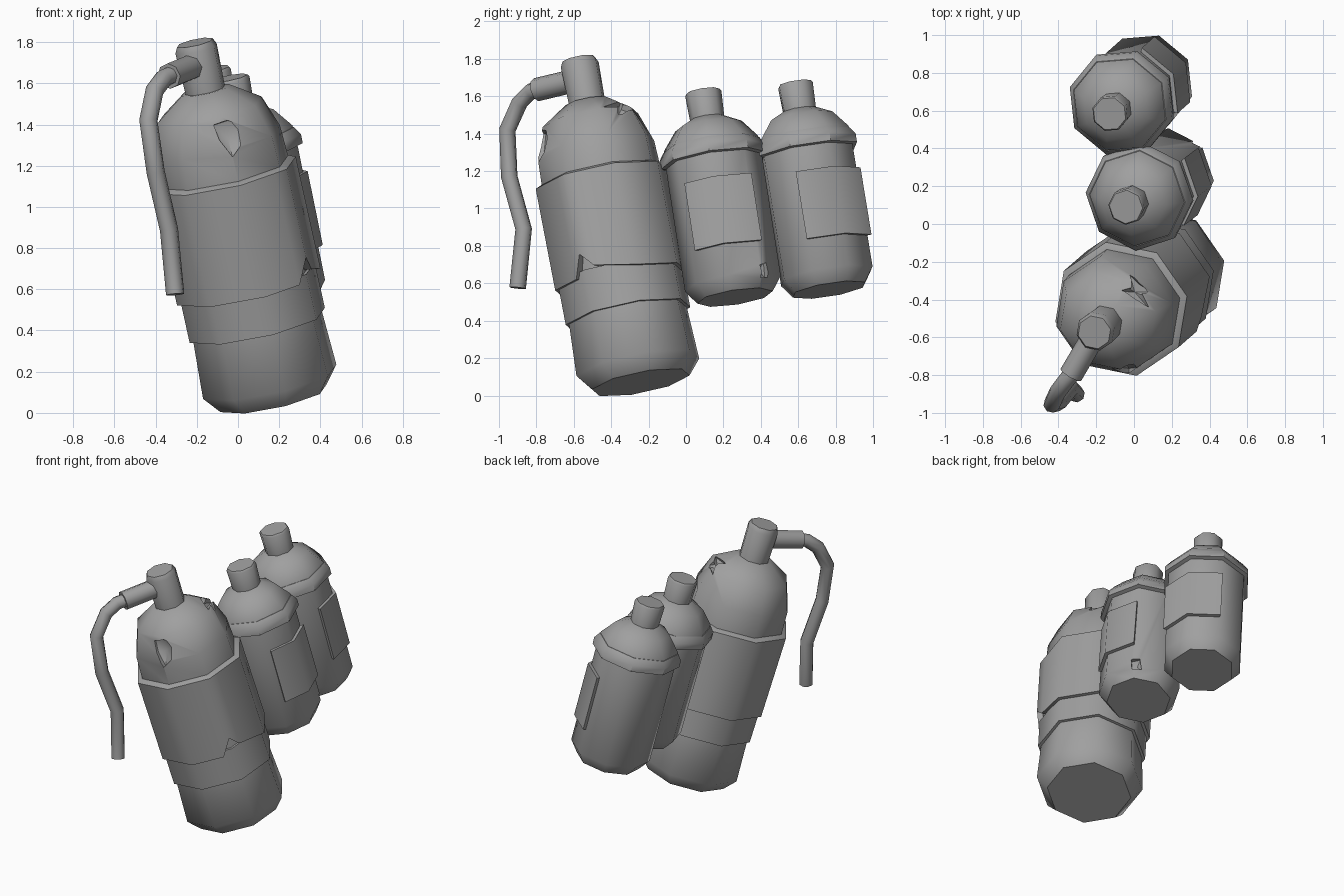
import bpy, bmesh, math
from mathutils import Vector, Matrix

if "Cube" in bpy.data.objects:
    bpy.data.objects.remove(bpy.data.objects["Cube"])

METAL = bpy.data.materials.new("grey_metal")
METAL.diffuse_color = (0.35, 0.35, 0.35, 1)
METAL.use_nodes = True
METAL.node_tree.nodes["Principled BSDF"].inputs["Base Color"].default_value = METAL.diffuse_color


def finish(ob, angle=50):
    ob.data.materials.clear()
    ob.data.materials.append(METAL)
    ob.data.shade_smooth()
    ob.data.set_sharp_from_angle(angle=math.radians(angle))
    return ob


def new_object(name, bm, matrix):
    bmesh.ops.recalc_face_normals(bm, faces=bm.faces)
    me = bpy.data.meshes.new(name)
    bm.to_mesh(me)
    bm.free()
    ob = bpy.data.objects.new(name, me)
    ob.matrix_world = matrix
    bpy.context.collection.objects.link(ob)
    return ob


def frame(bottom, top):
    """Local frame whose z runs along a tank's axis."""
    a, b = Vector(bottom), Vector(top)
    q = Vector((0, 0, 1)).rotation_difference(b - a)
    return Matrix.Translation(a) @ q.to_matrix().to_4x4()


def lathe(name, profile, matrix, rot, ring=False, arc=None, extra=None, angle=50):
    """Turn (radius, height) points into an octagonal solid, ring or arc.
    extra maps an added angle to a lift of the ring's lower edge."""
    extra = extra or {}
    angles = list(arc) if arc else sorted({rot + 45 * i - 180 for i in range(8)} | set(extra))
    bm = bmesh.new()
    cols = []
    for a in angles:
        off = math.radians((a - rot) % 45 - 22.5)
        k = math.cos(math.radians(22.5)) / math.cos(off)   # stay on the flat side
        c, s = math.cos(math.radians(a)), math.sin(math.radians(a))
        cols.append([bm.verts.new((r * k * c, r * k * s,
                                   z + (extra.get(a, 0) if i < 2 else 0)))
                     for i, (r, z) in enumerate(profile)])
    n, m = len(cols), len(profile)
    for i in range(n - 1 if arc else n):
        p, q = cols[i], cols[(i + 1) % n]
        for j in range(m if ring else m - 1):
            k = (j + 1) % m
            bm.faces.new((p[j], q[j], q[k], p[k]))
    if arc:
        bm.faces.new(cols[0])
        bm.faces.new(cols[-1])
    elif not ring:
        bm.faces.new([c[0] for c in cols])
        bm.faces.new([c[-1] for c in cols])
    return finish(new_object(name, bm, matrix), angle)


def dent(target, centre, normal, outline, wall, depth):
    """Punch a pointed dent with the given outline into a surface."""
    n = Vector(normal).normalized()
    u = Vector((1, 0, 0))
    u = (u - n * u.dot(n)).normalized()
    v = n.cross(u)
    bm = bmesh.new()
    rings = [[bm.verts.new(Vector(centre) + u * x + v * y + n * h) for x, y in outline]
             for h in (0.1, -wall)]
    tip = bm.verts.new(Vector(centre) - n * depth)
    bm.faces.new(rings[0])
    for i in range(len(outline)):
        j = (i + 1) % len(outline)
        bm.faces.new((rings[0][i], rings[0][j], rings[1][j], rings[1][i]))
        bm.faces.new((rings[1][i], rings[1][j], tip))
    cutter = new_object("dent_cutter", bm, Matrix())
    cutter.hide_render = True
    mod = target.modifiers.new("dent", "BOOLEAN")
    mod.operation, mod.solver, mod.object = "DIFFERENCE", "EXACT", cutter
    bpy.context.view_layer.update()
    dg = bpy.context.evaluated_depsgraph_get()
    me = bpy.data.meshes.new_from_object(target.evaluated_get(dg))
    target.modifiers.clear()
    target.data = me
    bpy.data.objects.remove(cutter)
    finish(target, 46)


# Large tank: body with dome, lower strip, torn upper band, neck
big = frame((0.172, -0.242, 0.07), (-0.215, -0.578, 1.82))
ROT = 12
body = lathe("large_tank_body", [(0.27, 0), (0.34, 0.085), (0.325, 0.40), (0.33, 1.14),
                                 (0.323, 1.30), (0.265, 1.46), (0.12, 1.56)], big, ROT)
lathe("large_tank_strip", [(0.30, 0.37), (0.345, 0.37), (0.345, 0.60),
                           (0.30, 0.60)], big, ROT, ring=True)
lathe("large_tank_band", [(0.30, 0.565), (0.366, 0.565), (0.366, 1.13),
                          (0.335, 1.145), (0.30, 1.145)], big, ROT, ring=True,
      extra={-44: 0.0, -33: 0.12, -23: 0.045})
lathe("large_tank_neck", [(0.098, 1.50), (0.105, 1.77), (0.09, 1.80)], big, ROT)

# Dents in the dome
dent(body, (-0.05, -0.785, 1.34), (0.0, -1, 0.1),
     [(-0.068, 0.06), (0, 0.083), (0.073, 0.058), (0.063, -0.04),
      (0.024, -0.097), (-0.04, -0.015)], 0.03, 0.06)
dent(body, (0.015, -0.345, 1.55), (0.23, 0.29, 0.93),
     [(-0.03, 0.085), (0.015, 0.04), (0.085, 0), (0.03, -0.02),
      (0.07, -0.09), (-0.01, -0.05), (-0.08, -0.01), (-0.03, 0.005)], 0.03, 0.05)


# Hose and its connector
def tube(name, points, radius):
    cu = bpy.data.curves.new(name, "CURVE")
    cu.dimensions = "3D"
    cu.bevel_depth, cu.bevel_resolution, cu.use_fill_caps = radius, 2, True
    sp = cu.splines.new("POLY")
    sp.points.add(len(points) - 1)
    for p, co in zip(sp.points, points):
        p.co = (*co, 1)
    tmp = bpy.data.objects.new(name + "_path", cu)
    bpy.context.collection.objects.link(tmp)
    bpy.context.view_layer.update()
    dg = bpy.context.evaluated_depsgraph_get()
    me = bpy.data.meshes.new_from_object(tmp.evaluated_get(dg))
    bpy.data.objects.remove(tmp)
    ob = bpy.data.objects.new(name, me)
    bpy.context.collection.objects.link(ob)
    finish(ob)


tube("hose_connector", [(-0.20, -0.57, 1.69), (-0.335, -0.80, 1.635)], 0.063)
tube("hose", [(-0.31, -0.77, 1.645), (-0.36, -0.83, 1.625), (-0.405, -0.89, 1.565),
              (-0.435, -0.955, 1.42), (-0.40, -0.945, 1.17), (-0.335, -0.868, 0.89),
              (-0.305, -0.90, 0.575)], 0.045)

# Two small tanks: body, shoulder ring, neck, raised label panel
for label, bottom, top, rot, start in (
        ("middle", (0.183, 0.262, 0.525), (-0.043, 0.09, 1.63), -4, -37),
        ("back", (0.075, 0.765, 0.565), (-0.13, 0.583, 1.672), 28, -44)):
    m = frame(bottom, top)
    small = lathe(label + "_tank_body", [(0.205, 0), (0.26, 0.075), (0.26, 0.80), (0.255, 0.85),
                                         (0.18, 0.945), (0.08, 0.995)], m, rot)
    lathe(label + "_tank_ring", [(0.23, 0.745), (0.287, 0.755), (0.287, 0.80),
                                 (0.26, 0.84), (0.23, 0.84)], m, rot, ring=True, angle=40)
    lathe(label + "_tank_neck", [(0.092, 0.97), (0.098, 1.125), (0.09, 1.137)], m, rot)
    lathe(label + "_tank_panel", [(0.25, 0.245), (0.283, 0.245), (0.283, 0.615), (0.25, 0.615)],
          m, rot, ring=True, arc=(rot + start, rot, rot + 45))
    if label == "middle":
        # Small dent near the foot
        p = m @ Vector((0.165, 0.17, 0.09))
        dent(small, p, (0.7, 0.7, 0),
             [(-0.03, 0.04), (0.03, 0.04), (0.035, -0.03), (-0.02, -0.04)], 0.02, 0.04)
